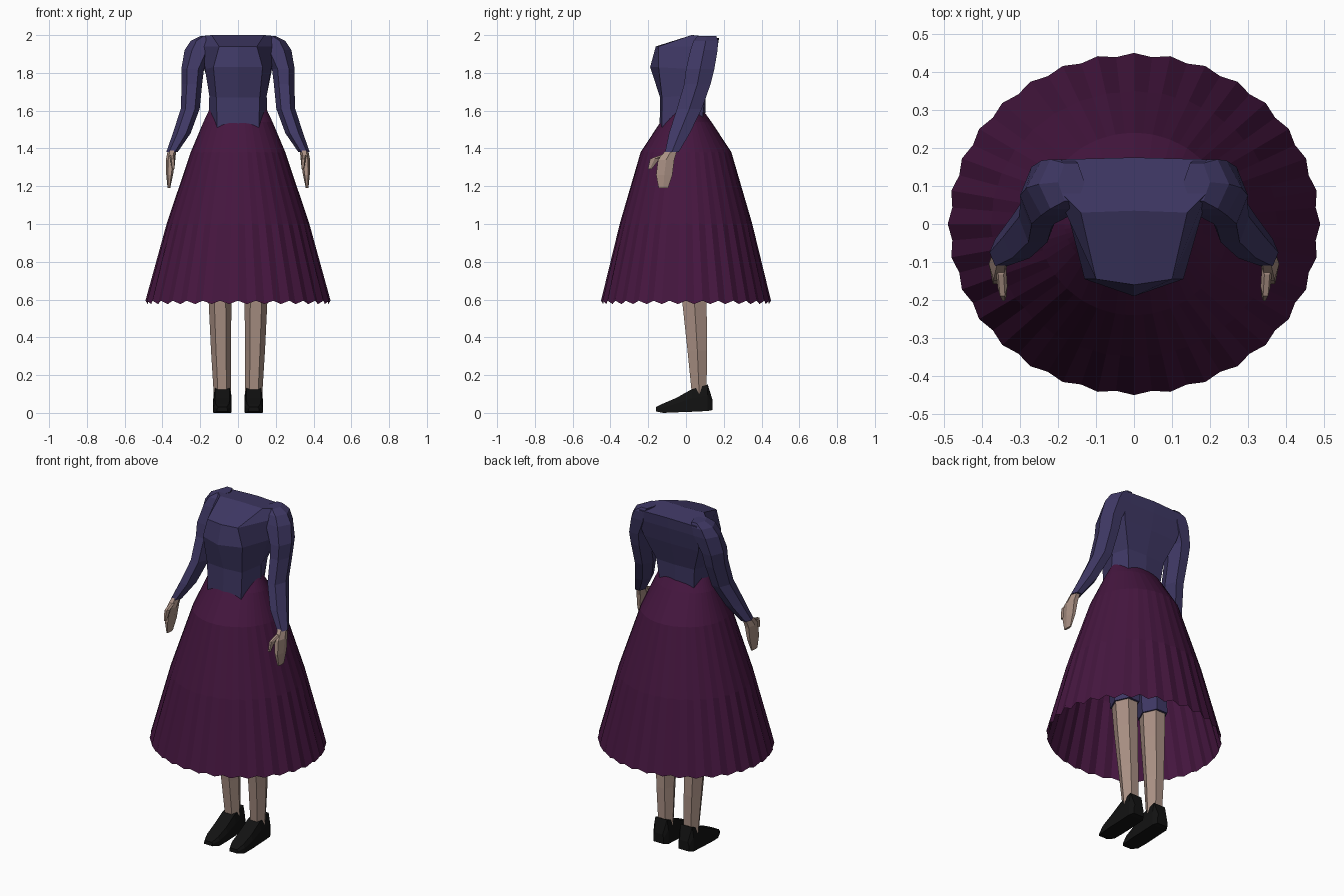
import bpy, bmesh
from math import sin, cos, pi


def material(name, rgb):
    m = bpy.data.materials.new(name)
    m.diffuse_color = (*rgb, 1)
    return m


BLUE = material("bodice_blue", (0.05, 0.04, 0.13))
PLUM = material("skirt_plum", (0.06, 0.008, 0.05))
SKIN = material("skin", (0.40, 0.28, 0.23))
BLACK = material("shoe_black", (0.006, 0.006, 0.006))


def loft(name, rings, mat, mirror=False, caps=True):
    """Skin equal-sized rings of points into one flat-shaded object."""
    bm = bmesh.new()
    loops = [[bm.verts.new(p) for p in ring] for ring in rings]
    for a, b in zip(loops, loops[1:]):
        for i in range(len(a)):
            j = (i + 1) % len(a)
            bm.faces.new((a[i], a[j], b[j], b[i]))
    if caps:
        bm.faces.new(loops[0][::-1])
        bm.faces.new(loops[-1])
    bmesh.ops.recalc_face_normals(bm, faces=bm.faces)
    me = bpy.data.meshes.new(name)
    bm.to_mesh(me)
    bm.free()
    me.materials.append(mat)
    ob = bpy.data.objects.new(name, me)
    bpy.context.collection.objects.link(ob)
    if mirror:
        ob.modifiers.new("Mirror", 'MIRROR').use_mirror_merge = False
    return ob


def hexes(sections):
    """Six-sided horizontal rings from (z, cx, cy, rx, ry)."""
    return [[(cx + rx * cos(k * pi / 3), cy + ry * sin(k * pi / 3) / 0.866, z)
             for k in range(6)] for z, cx, cy, rx, ry in sections]


def symmetric(half):
    """Close a half ring that runs from front centre to back centre."""
    return half + [(-x, y, z) for x, y, z in half[-2:0:-1]]


# Bodice: eight-sided rings, continued as hips under the skirt
bodice = [
    [(0, -.09, .98), (.09, -.08, .98), (.17, .02, .98), (.09, .11, .98), (0, .12, .98)],
    [(0, -.13, 1.25), (.11, -.12, 1.25), (.18, 0, 1.25), (.11, .13, 1.25), (0, .14, 1.25)],
    [(0, -.14, 1.51), (.11, -.128, 1.52), (.155, -.01, 1.53), (.11, .085, 1.53), (0, .10, 1.53)],
    [(0, -.137, 1.67), (.115, -.127, 1.67), (.152, 0, 1.68), (.125, .10, 1.68), (0, .105, 1.68)],
    [(0, -.19, 1.83), (.13, -.145, 1.83), (.175, .03, 1.82), (.18, .14, 1.82), (0, .145, 1.82)],
    [(0, -.16, 1.94), (.10, -.145, 1.94), (.18, .03, 1.94), (.20, .165, 1.92), (0, .165, 1.92)],
    [(0, .035, 2.0), (.14, .03, 2.0), (.19, .08, 1.995), (.19, .17, 1.98), (0, .175, 1.985)],
]
loft("bodice", [symmetric(r) for r in bodice], BLUE)

# Sleeves
loft("sleeves", hexes([
    (1.995, .165, .11, .035, .05), (1.97, .19, .105, .06, .065),
    (1.92, .205, .095, .078, .072), (1.82, .24, .075, .06, .075),
    (1.74, .244, .06, .054, .07), (1.61, .253, .018, .05, .066),
    (1.48, .298, -.035, .047, .055), (1.38, .35, -.075, .03, .036)]), BLUE, True)

# Hands with separate thumbs
loft("hands", hexes([
    (1.40, .348, -.072, .022, .028), (1.34, .357, -.105, .025, .043),
    (1.26, .362, -.115, .018, .043), (1.19, .366, -.12, .007, .025)]), SKIN, True)
loft("thumbs", hexes([
    (1.365, .35, -.115, .014, .018), (1.345, .346, -.165, .013, .025),
    (1.29, .343, -.192, .007, .010)]), SKIN, True)

# Pleated skirt, open at the hem
N = 64


def pleats(z, rx, ry, wave):
    ring = []
    for k in range(N):
        a, s = 2 * pi * k / N, (1 if k % 2 == 0 else -1)
        f = 1 + wave * (s - 1)
        ring.append((rx * f * cos(a), ry * f * sin(a), z + s * wave * 0.9))
    return ring


loft("skirt", [pleats(*p) for p in [
    (1.61, .15, .085, 0), (1.54, .183, .135, 0), (1.38, .25, .24, .001),
    (1.0, .377, .35, .004), (.585, .49, .45, .010)]], PLUM, caps=False)

# Short under-trousers and bare legs
loft("under_shorts", hexes([
    (1.08, .095, .02, .08, .095), (.74, .098, .04, .072, .08)]), BLUE, True)
loft("legs", hexes([
    (.09, .083, .07, .045, .038), (.33, .09, .06, .053, .052),
    (.58, .095, .045, .060, .064), (.80, .098, .035, .066, .072)]), SKIN, True)


# Shoes: rings along y from heel to toe (y, bottom, top, half width)
def shoe_ring(y, lo, hi, w):
    cx, t = .083, 0.8 * w
    return [(cx - w, y, lo), (cx + w, y, lo), (cx + w, y, lo + .6 * (hi - lo)),
            (cx + t, y, hi), (cx - t, y, hi), (cx - w, y, lo + .6 * (hi - lo))]


loft("shoes", [shoe_ring(*s) for s in [
    (.14, .015, .07, .034), (.115, .01, .15, .048), (.03, .006, .125, .048),
    (-.05, .003, .08, .049), (-.12, 0, .05, .045), (-.16, .008, .03, .028)]],
    BLACK, True)
